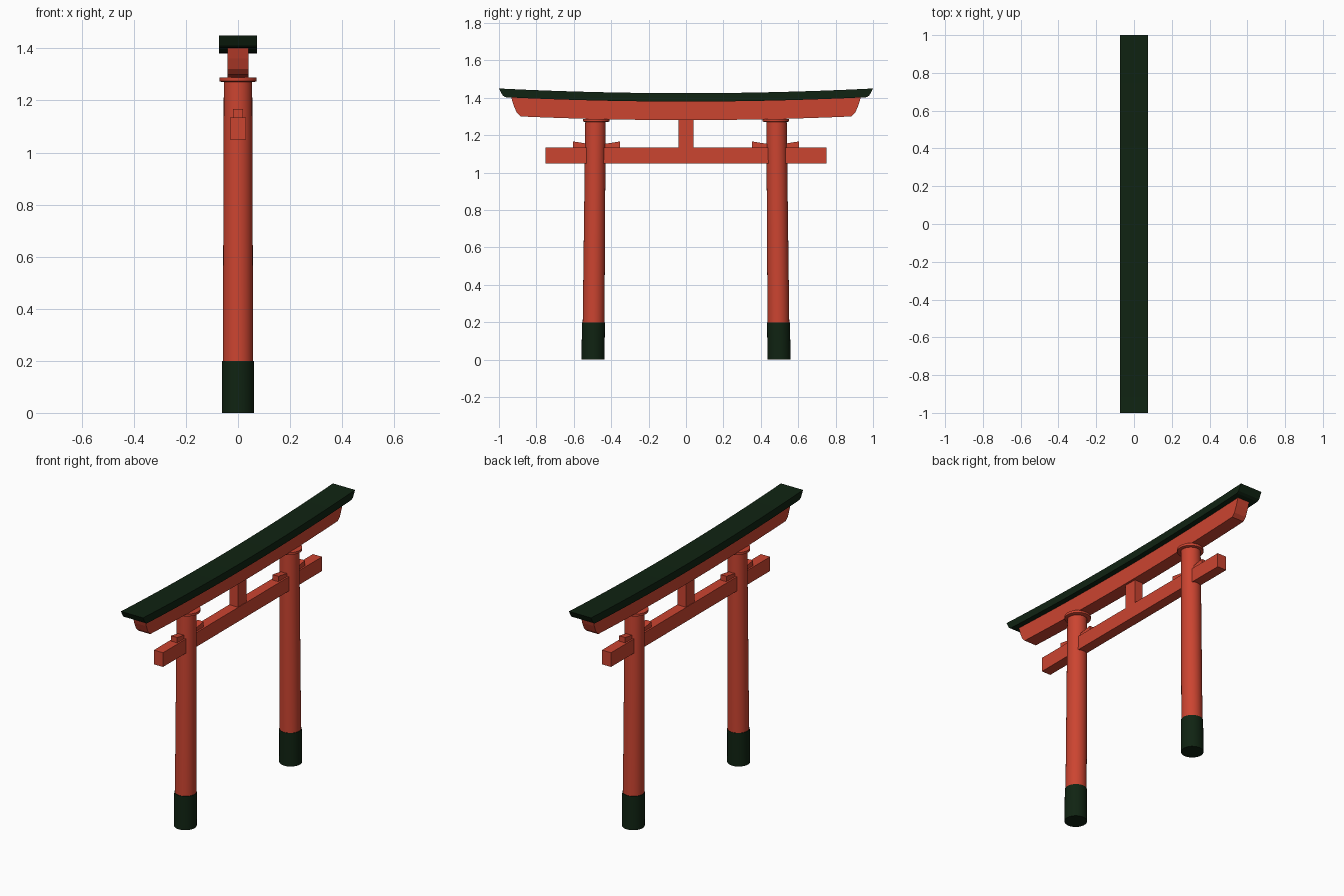
import bpy, bmesh, math

if "Cube" in bpy.data.objects:
    bpy.data.objects.remove(bpy.data.objects["Cube"])


def material(name, rgb):
    m = bpy.data.materials.new(name)
    m.diffuse_color = (*rgb, 1)
    m.use_nodes = True
    m.node_tree.nodes["Principled BSDF"].inputs["Base Color"].default_value = m.diffuse_color
    return m


RED = material("vermilion paint", (0.60, 0.058, 0.030))
GREEN = material("dark green", (0.005, 0.017, 0.006))


def finish(name, bm, mat, smooth=False):
    bmesh.ops.recalc_face_normals(bm, faces=bm.faces[:])
    mesh = bpy.data.meshes.new(name)
    bm.to_mesh(mesh)
    bm.free()
    mesh.materials.append(mat)
    ob = bpy.data.objects.new(name, mesh)
    bpy.context.collection.objects.link(ob)
    if smooth:
        bpy.ops.object.select_all(action='DESELECT')
        ob.select_set(True)
        bpy.context.view_layer.objects.active = ob
        bpy.ops.object.shade_smooth_by_angle(angle=math.radians(35))
    return ob


def box(name, half_x, y0, y1, z0, z1, mat=RED):
    return beam(name, half_x, [[(y0, z0), (y0, z1)], [(y1, z0), (y1, z1)]], mat)


def beam(name, half_x, columns, mat):
    """Beam along y from columns of (y, z) points, each listed bottom to top."""
    bm = bmesh.new()
    rows = [[[bm.verts.new((x, y, z)) for y, z in col] for col in columns]
            for x in (-half_x, half_x)]
    a, b = rows
    n = len(columns[0])
    for i in range(len(columns) - 1):
        for side in rows:
            for j in range(n - 1):
                bm.faces.new((side[i][j], side[i + 1][j], side[i + 1][j + 1], side[i][j + 1]))
        for j in (0, n - 1):
            bm.faces.new((a[i][j], a[i + 1][j], b[i + 1][j], b[i][j]))
    for i in (0, -1):
        for j in range(n - 1):
            bm.faces.new((a[i][j], a[i][j + 1], b[i][j + 1], b[i][j]))
    return finish(name, bm, mat)


def lathe(name, rings, mat, sides=48):
    """Round part from (centre y, z, radius) rings."""
    bm = bmesh.new()
    loops = [[bm.verts.new((r * math.cos(2 * math.pi * k / sides),
                            cy + r * math.sin(2 * math.pi * k / sides), z))
              for k in range(sides)] for cy, z, r in rings]
    for lo, hi in zip(loops, loops[1:]):
        for k in range(sides):
            m = (k + 1) % sides
            bm.faces.new((lo[k], lo[m], hi[m], hi[k]))
    bm.faces.new(loops[0])
    bm.faces.new(loops[-1])
    return finish(name, bm, mat, smooth=True)


def curved(profile, sag, steps=24):
    """Columns whose end profile is (half length, centre z), bowed upward to the ends."""
    cols = []
    for i in range(steps + 1):
        t = -1 + 2 * i / steps
        cols.append([(t * h, z + sag * (t * h) ** 2) for h, z in profile])
    return cols


# Curved top beams
beam("roof_beam", 0.073, curved([(0.965, 1.380), (0.98, 1.388), (1.0, 1.425)], 0.025), GREEN)
beam("upper_lintel", 0.04, curved([(0.885, 1.281), (0.905, 1.300), (0.922, 1.340),
                                   (0.935, 1.382)], 0.025), RED)

# Straight tie beam and central strut
box("tie_beam", 0.03, -0.75, 0.75, 1.05, 1.135)
box("centre_strut", 0.027, -0.04, 0.04, 1.13, 1.29)

# Leaning posts with sleeves, caps and wedges
for s, side in ((-1, "left"), (1, "right")):
    lathe(side + "_post", [(s * 0.495, 0.1, 0.0585), (s * 0.484, 1.28, 0.0545)], RED)
    lathe(side + "_post_sleeve", [(s * 0.497, 0, 0.062), (s * 0.495, 0.2, 0.061)], GREEN)
    lathe(side + "_post_cap", [(s * 0.48, 1.270, 0.060), (s * 0.48, 1.274, 0.072),
                               (s * 0.48, 1.288, 0.072)], RED)
    for d, end in ((-1, "inner"), (1, "outer")):
        c = s * 0.478
        beam(f"{side}_{end}_wedge", 0.02,
             [[(c + d * 0.02, 1.13), (c + d * 0.02, 1.150)],
              [(c + d * 0.125, 1.13), (c + d * 0.125, 1.167)]], RED)
